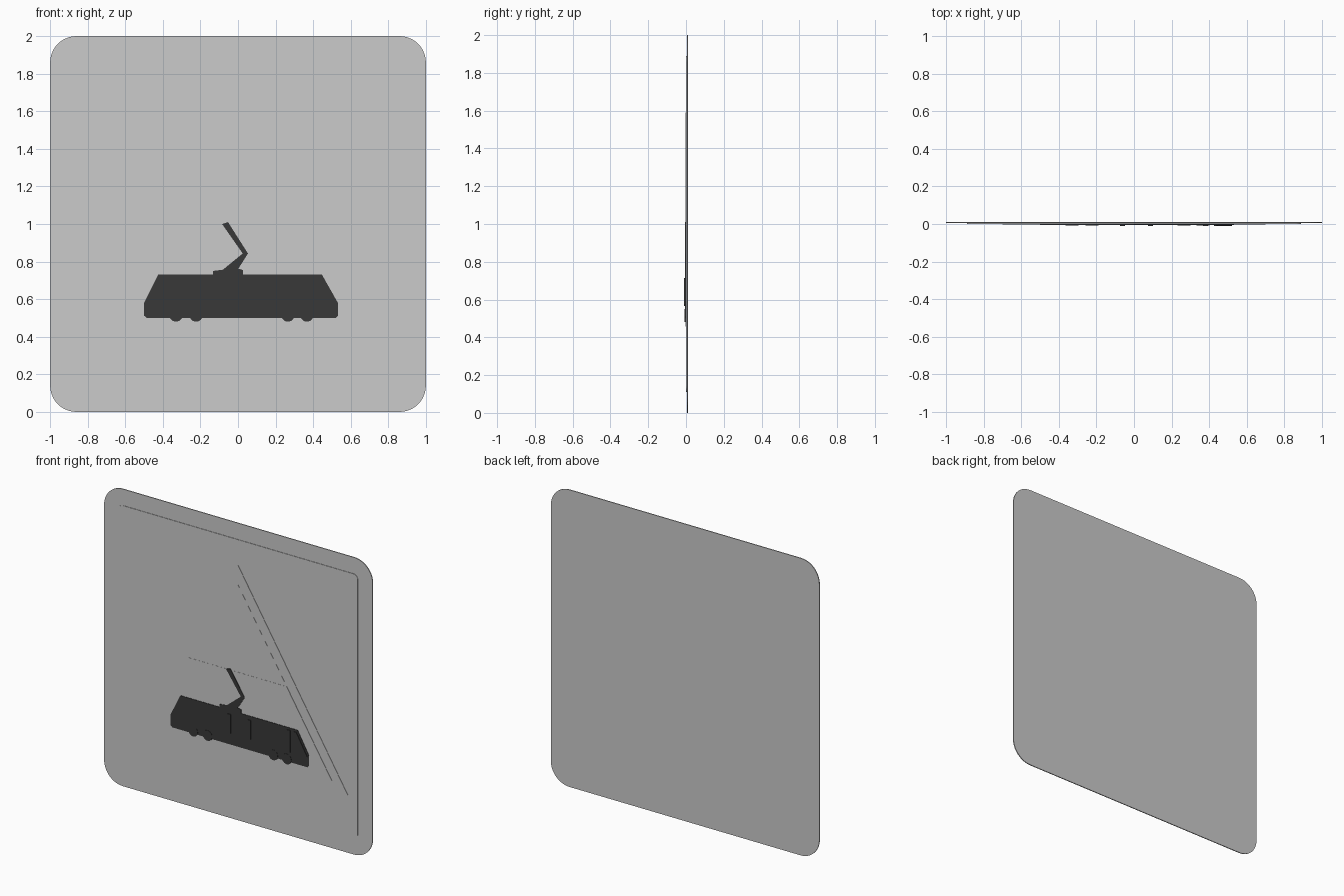
import bpy, bmesh, math

if "Cube" in bpy.data.objects:
    bpy.data.objects.remove(bpy.data.objects["Cube"])

# Near-black finish for the tram symbol
black = bpy.data.materials.new("symbol_black")
black.diffuse_color = (0.04, 0.04, 0.04, 1)
black.use_nodes = True
black.node_tree.nodes["Principled BSDF"].inputs["Base Color"].default_value = black.diffuse_color


def layer(name, pts, front, back, mat=None):
    """Flat (x, z) outline extruded between two y depths."""
    bm = bmesh.new()
    face = bm.faces.new([bm.verts.new((x, front, z)) for x, z in pts])
    ext = bmesh.ops.extrude_face_region(bm, geom=[face], use_keep_orig=True)
    for v in ext["geom"]:
        if isinstance(v, bmesh.types.BMVert):
            v.co.y = back
    bmesh.ops.recalc_face_normals(bm, faces=bm.faces[:])
    me = bpy.data.meshes.new(name)
    bm.to_mesh(me)
    bm.free()
    ob = bpy.data.objects.new(name, me)
    bpy.context.collection.objects.link(ob)
    if mat:
        me.materials.append(mat)
    return ob


def rounded_square(half, r, cz=1.0, n=10):
    pts = []
    for i, (sx, sz) in enumerate([(1, 1), (-1, 1), (-1, -1), (1, -1)]):
        for k in range(n + 1):
            a = math.pi / 2 * (i + k / n)
            pts.append((sx * (half - r) + r * math.cos(a),
                        cz + sz * (half - r) + r * math.sin(a)))
    return pts


def circle(cx, cz, r, n=24):
    return [(cx + r * math.cos(2 * math.pi * k / n),
             cz + r * math.sin(2 * math.pi * k / n)) for k in range(n)]


def box(x0, x1, z0, z1):
    return [(x0, z0), (x1, z0), (x1, z1), (x0, z1)]


# Sign plate and the field inside its border
layer("sign_plate", rounded_square(1.0, 0.14), 0.004, 0.010)
layer("inner_field", rounded_square(0.89, 0.03, n=4), 0.001, 0.004)

# Warning triangle: border and the two-piece centre
layer("triangle_border", [(-0.82, 0.387), (0.82, 0.387), (0, 1.72)], -0.001, 0.001)
layer("triangle_centre_top", [(-0.364, 1.0), (0.364, 1.0), (0, 1.59)], -0.002, -0.001)
layer("triangle_centre_base",
      [(-0.70, 0.457), (0.70, 0.457), (0.364, 1.0), (-0.364, 1.0)], -0.003, -0.001)

# Tram silhouette
layer("tram_body",
      [(-0.485, 0.50), (0.52, 0.50), (0.532, 0.512), (0.532, 0.58), (0.447, 0.73),
       (-0.425, 0.73), (-0.50, 0.58), (-0.50, 0.512)], -0.006, -0.003, black)
layer("pantograph",
      [(-0.085, 1.0), (-0.053, 1.01), (0.053, 0.843), (0.002, 0.762), (0.027, 0.755),
       (0.027, 0.73), (-0.133, 0.73), (-0.133, 0.75), (-0.08, 0.757), (0.025, 0.843)],
      -0.006, -0.003, black)
for i, x in enumerate((-0.33, -0.223, 0.266, 0.367)):
    layer(f"wheel_{i + 1}", circle(x, 0.515, 0.035), -0.007, -0.003, black)

# Door strips and the slanted windscreen
for i, (x0, x1, z0, z1) in enumerate([(-0.075, -0.048, 0.576, 0.704),
                                      (0.075, 0.101, 0.576, 0.704),
                                      (0.367, 0.394, 0.565, 0.715)]):
    layer(f"door_strip_{i + 1}", box(x0, x1, z0, z1), -0.010, -0.006, black)
layer("windscreen", [(0.425, 0.715), (0.44, 0.715), (0.522, 0.57), (0.507, 0.57)],
      -0.010, -0.006, black)
